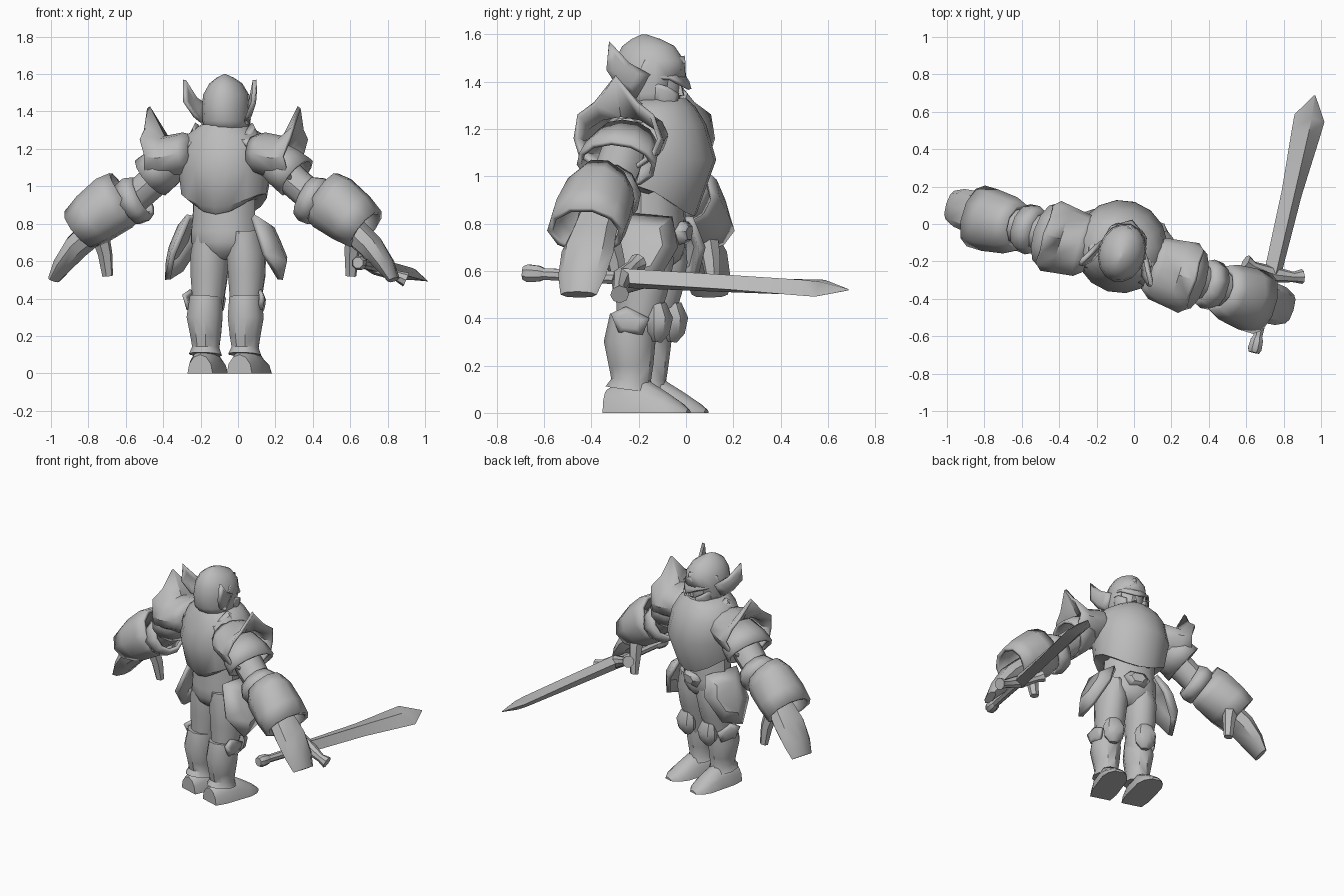
import bpy, bmesh, math
from mathutils import Vector, Matrix

if "Cube" in bpy.data.objects:
    bpy.data.objects.remove(bpy.data.objects["Cube"])

steel = bpy.data.materials.new("grey_steel")
steel.use_nodes = True
steel.diffuse_color = (0.5, 0.5, 0.5, 1)
steel.node_tree.nodes["Principled BSDF"].inputs["Base Color"].default_value = (0.5, 0.5, 0.5, 1)

# The whole figure stands turned a little about z
BODY = Matrix.Translation((-0.075, -0.14, 0)) @ Matrix.Rotation(math.radians(-17), 4, "Z")
HEAD = BODY @ Matrix.Translation((.015, 0, 0))
ARMS = BODY @ Matrix.Translation((.01, -.035, 0))
LEGS = BODY @ Matrix.Translation((.025, 0, 0))
SIDES = ((1, "left"), (-1, "right"))


def finish(name, bm, s=1, solid=0, matrix=BODY):
    """Mirror, place, thicken and shade one part."""
    bm.transform(matrix @ Matrix.Diagonal((s, 1, 1, 1)))
    bmesh.ops.remove_doubles(bm, verts=bm.verts, dist=0.0005)
    bmesh.ops.recalc_face_normals(bm, faces=bm.faces)
    mesh = bpy.data.meshes.new(name)
    bm.to_mesh(mesh)
    bm.free()
    mesh.materials.append(steel)
    ob = bpy.data.objects.new(name, mesh)
    bpy.context.collection.objects.link(ob)
    if solid:
        mod = ob.modifiers.new("thickness", "SOLIDIFY")
        mod.thickness, mod.offset = solid, -1
    bpy.ops.object.select_all(action="DESELECT")
    ob.select_set(True)
    bpy.context.view_layer.objects.active = ob
    bpy.ops.object.shade_smooth_by_angle(angle=math.radians(38))


def skin(loops, cap=True):
    """Join equal loops of points into a surface."""
    bm = bmesh.new()
    rows = [[bm.verts.new(p) for p in loop] for loop in loops]
    n = len(rows[0])
    for a, b in zip(rows, rows[1:]):
        for i in range(n):
            j = (i + 1) % n
            bm.faces.new((a[i], a[j], b[j], b[i]))
    if cap:
        bm.faces.new(rows[0])
        bm.faces.new(rows[-1])
    return bm


def tube(name, nodes, side=(1, 0, 0), n=12, cap=True, s=1, solid=0, warp=None, matrix=BODY):
    """Ellipse sections along a path; a node is x, y, z, radius along side, other radius."""
    loops = []
    for k, (x, y, z, ra, rb) in enumerate(nodes):
        t = Vector(nodes[min(k + 1, len(nodes) - 1)][:3]) - Vector(nodes[max(k - 1, 0)][:3])
        b = t.cross(Vector(side)).normalized()
        a = b.cross(t).normalized()
        loop = []
        for i in range(n):
            c, d = math.cos(math.tau * i / n), math.sin(math.tau * i / n)
            p = Vector((x, y, z)) + a * ra * c + b * rb * d
            loop.append(warp(k, d, p) if warp else p)
        loops.append(loop)
    finish(name, skin(loops, cap), s, solid, matrix)


def plate(name, pts, bulge, thick=0.02, s=1, matrix=BODY):
    """A shield-like plate with a raised middle."""
    bm = bmesh.new()
    rim = [bm.verts.new(p) for p in pts]
    mid = sum((Vector(p) for p in pts), Vector()) / len(pts)
    inner = [bm.verts.new(Vector(p).lerp(mid, 0.45) + Vector(bulge)) for p in pts]
    for i in range(len(rim)):
        j = (i + 1) % len(rim)
        bm.faces.new((rim[i], rim[j], inner[j], inner[i]))
    bm.faces.new(inner)
    finish(name, bm, s, thick, matrix)


def chest_edge(k, d, p):
    """Dip the lower edge to a point in front and behind."""
    if k < 2:
        p.z -= 0.1 * abs(d) ** 2
    return p


# Torso: waist, pelvis and breastplate
tube("pelvis", [(0, 0, 0.61, .05, .07), (0, 0, .65, .14, .12), (0, 0, .7, .185, .14),
                (0, 0, .76, .185, .14), (0, 0, .84, .175, .135), (0, 0, 1, .17, .13)])
tube("breastplate", [(0, 0, .95, .19, .15), (0, 0, .96, .235, .185), (0, .02, 1.08, .25, .25),
                     (0, .01, 1.2, .24, .215), (0, 0, 1.28, .2, .18), (0, 0, 1.33, .12, .145)],
     n=16, warp=chest_edge)
tube("gorget", [(0, 0, 1.28, .13, .14), (0, 0, 1.34, .1, .1)])
plate("belt_buckle", [(-.09, .13, .77), (-.05, .14, .81), (.05, .14, .81), (.09, .13, .77),
                      (.05, .13, .71), (-.05, .13, .71)], (0, .03, 0))

# Head: face, open helmet, brim and side wings
tube("face", [(0, .03, 1.27, .05, .06), (0, .03, 1.31, .085, .095), (0, .02, 1.38, .1, .11),
              (0, 0, 1.46, .1, .11)], matrix=HEAD)
tube("nose", [(0, .12, 1.34, .018, .025), (0, .11, 1.42, .01, .015)], n=6, matrix=HEAD)
rings = ((1.29, .115, .125, -.01), (1.35, .122, .15, -.015), (1.42, .127, .16, -.01),
         (1.49, .12, .15, -.01), (1.55, .085, .115, -.015), (1.58, .045, .065, -.025),
         (1.6, .005, .01, -.035))
shell = skin([[Vector((rx * math.sin(math.tau * i / 16), ry * math.cos(math.tau * i / 16) + cy, z))
               for i in range(16)] for z, rx, ry, cy in rings])
opening = [f for f in shell.faces if f.calc_center_median().z < 1.4
           and f.calc_center_median().y > .08 or len(f.verts) > 4 and f.calc_center_median().z < 1.3]
bmesh.ops.delete(shell, geom=opening, context="FACES")
finish("helmet", shell, solid=.015, matrix=HEAD)
plate("helmet_brim", [(-.135, -.02, 1.42), (-.1, .11, 1.42), (0, .175, 1.37), (.1, .11, 1.42),
                      (.135, -.02, 1.42), (.125, .01, 1.49), (0, .145, 1.51), (-.125, .01, 1.49)],
      (0, .04, 0), .015, matrix=HEAD)

for s, tag in SIDES:
    plate(tag + "_cheek_guard", [(.115, .03, 1.4), (.1, .1, 1.38), (.06, .14, 1.35),
                                 (.05, .12, 1.27), (.1, .05, 1.27)], (.01, .01, 0), .015, s, HEAD)
    plate(tag + "_helmet_wing", [(.12, .03, 1.43), (.125, -.03, 1.33), (.155, -.1, 1.37),
                                 (.2, -.14, 1.45), (.205, -.125, 1.57), (.16, -.05, 1.48)],
          (.015, 0, 0), .02, s, HEAD)

# Arms: layered shoulder, sleeve, flared forearm guard and mitten
Y = (0, 1, 0)


def shoulder_rim(k, d, p):
    """Flare the outer rim upwards into a horn."""
    if k == 3 and d > .9:
        p += Vector((.05, 0, .125))
    elif k == 3 and d > .4:
        p += Vector((.04, 0, .03))
    return p


for s, tag in SIDES:
    tube(tag + "_shoulder_guard", [(.16, 0, 1.18, .13, .095), (.21, 0, 1.175, .17, .115),
                                   (.32, 0, 1.15, .185, .12), (.385, 0, 1.16, .195, .145)],
         Y, 12, False, s, .02, shoulder_rim, ARMS)
    plate(tag + "_collar_horn", [(.13, .1, 1.25), (.19, .11, 1.2), (.24, 0, 1.27), (.19, -.12, 1.21),
                                 (.13, -.1, 1.25), (.16, 0, 1.34)], (.01, 0, .01), .02, s, ARMS)
    tube(tag + "_shoulder_lame", [(.26, 0, 1.16, .13, .1), (.34, 0, 1.1, .165, .12),
                                  (.405, 0, 1.05, .175, .125)], Y, 12, False, s, .02, None, ARMS)
    tube(tag + "_upper_arm", [(.22, 0, 1.18, .09, .09), (.4, 0, 1.02, .1, .085),
                              (.52, 0, .92, .09, .085), (.68, 0, .81, .09, .08)], Y, 10, s=s, matrix=ARMS)
    tube(tag + "_elbow_rim", [(.45, 0, .95, .115, .115), (.49, 0, .93, .135, .135),
                              (.54, 0, .9, .13, .125)], Y, 10, False, s, .025, None, ARMS)
    tube(tag + "_forearm_guard", [(.55, -.005, .95, .125, .15), (.61, -.01, .91, .155, .165),
                                  (.72, -.015, .83, .17, .15), (.8, -.015, .77, .17, .125)],
         Y, 10, False, s, .025, None, ARMS)
    tube(tag + "_wrist", [(.6, 0, .86, .09, .08), (.74, 0, .75, .1, .075), (.82, 0, .68, .115, .07),
                          (.9, 0, .58, .105, .05), (.95, 0, .5, .08, .025)], Y, 8, s=s, matrix=ARMS)
    tube(tag + "_thumb", [(.71, .06, .74, .05, .05), (.69, .085, .64, .04, .04),
                          (.68, .1, .52, .025, .03)], Y, 6, s=s, matrix=ARMS)

    # Hip plate and leg
    plate(tag + "_hip_plate", [(.15, .15, .83), (.19, -.08, .85), (.27, -.12, .64), (.33, -.02, .5),
                               (.29, .12, .54), (.2, .19, .7)], (.05, .02, .02), .03, s,
          BODY @ Matrix.Translation((.01, -.015, 0)))
    tube(tag + "_thigh", [(.095, 0, .76, .085, .12), (.1, 0, .64, .105, .13),
                          (.105, -.01, .52, .1, .115), (.105, -.03, .38, .085, .09),
                          (.11, -.04, .3, .08, .08)], s=s, matrix=LEGS)
    tube(tag + "_shin_guard", [(.11, -.05, .41, .09, .095), (.115, -.06, .3, .1, .11),
                               (.11, -.055, .2, .085, .095), (.11, -.055, .14, .075, .085),
                               (.11, -.06, .1, .09, .105)], n=10, s=s, matrix=LEGS)
    tube(tag + "_knee_guard", [(.11, .06, .3, .025, .02), (.11, .065, .34, .065, .05),
                               (.11, .07, .4, .075, .06), (.11, .06, .46, .05, .04)],
         n=8, s=s, matrix=LEGS)
    plate(tag + "_knee_wing", [(.19, .05, .4), (.2, -.05, .45), (.225, -.11, .42),
                               (.21, -.08, .34), (.19, .02, .33)], (.01, 0, 0), .02, s, LEGS)
    # Boot: flat-soled sections running from heel to toe
    boot = [[Vector((.11 + .004 * k + w * math.cos(math.pi * i / 6), y, h * math.sin(math.pi * i / 6)))
             for i in range(7)]
            for k, (y, w, h) in enumerate(((-.16, .07, .1), (-.08, .085, .14), (.02, .085, .14),
                                           (.11, .085, .085), (.17, .065, .045), (.205, .03, .015)))]
    finish(tag + "_boot", skin(boot), s, matrix=LEGS)

# Sword lying across the left hand
along = Vector((.23, .97, -.05)).normalized()
wide = Vector((.9, -.2, -.4))
wide = (wide - along * wide.dot(along)).normalized()
hilt = Vector((.74, -.27, .57))
SWORD = Matrix.Translation(hilt) @ Matrix((wide, along, wide.cross(along))).transposed().to_4x4()
tube("sword_blade", [(0, 0, 0, .05, .045), (0, .45, 0, .06, .04), (0, .78, 0, .085, .035),
                     (0, .86, 0, .09, .03), (0, .985, 0, .004, .003)], n=4, matrix=SWORD)
tube("sword_grip", [(0, -.36, 0, .026, .026), (0, 0, 0, .03, .03)], n=8, matrix=SWORD)
tube("sword_pommel", [(0, -.43, 0, .03, .03), (0, -.41, 0, .04, .04), (0, -.36, 0, .036, .036),
                      (0, -.34, 0, .026, .026)], n=8, matrix=SWORD)
tube("sword_guard", [(-.17, .03, 0, .04, .04), (-.12, .015, 0, .028, .028), (0, 0, 0, .045, .045),
                     (.12, .015, 0, .028, .028), (.17, .03, 0, .04, .04)], Y, 8, matrix=SWORD)
